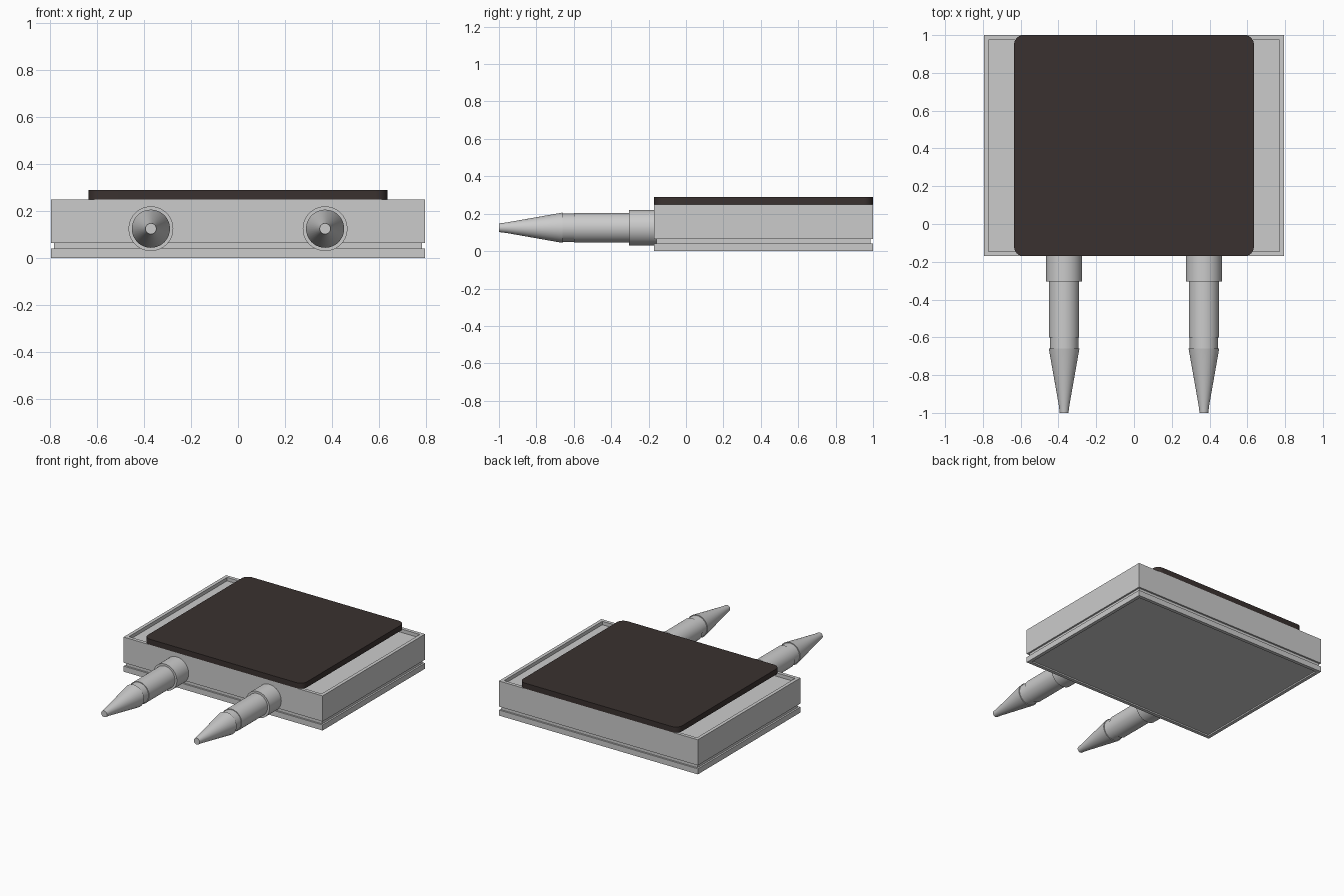
import bpy, bmesh, math

if "Cube" in bpy.data.objects:
    bpy.data.objects.remove(bpy.data.objects["Cube"])

Y0, Y1 = -0.17, 1.0
YC, DEPTH = (Y0 + Y1) / 2, Y1 - Y0


def new_object(name, bm):
    bmesh.ops.recalc_face_normals(bm, faces=bm.faces)
    mesh = bpy.data.meshes.new(name)
    bm.to_mesh(mesh)
    bm.free()
    obj = bpy.data.objects.new(name, mesh)
    bpy.context.collection.objects.link(obj)
    return obj


def slab(name, width, depth, z0, z1, recess=None):
    """Box with an optional recess: (side +1 top / -1 bottom, rim, depth)."""
    bm = bmesh.new()
    bmesh.ops.create_cube(bm, size=1)
    for v in bm.verts:
        v.co = (v.co.x * width, v.co.y * depth + YC, z1 if v.co.z > 0 else z0)
    if recess:
        side, rim, deep = recess
        bm.normal_update()
        face = next(f for f in bm.faces if f.normal.z * side > 0.9)
        bmesh.ops.inset_region(bm, faces=[face], thickness=rim)
        ring = bmesh.ops.extrude_discrete_faces(bm, faces=[face])["faces"][0]
        # close the recess walls by moving the extruded floor inward
        for v in ring.verts:
            v.co.z -= side * deep
    return new_object(name, bm)


def smooth(obj):
    bpy.ops.object.select_all(action='DESELECT')
    obj.select_set(True)
    bpy.context.view_layer.objects.active = obj
    bpy.ops.object.shade_smooth_by_angle(angle=math.radians(30))


def lathe_y(name, x, z, profile, sides=40):
    """Solid of revolution around a line parallel to y; profile is (y, radius)."""
    bm = bmesh.new()
    rings = []
    for y, r in profile:
        rings.append([bm.verts.new((x + r * math.cos(2 * math.pi * i / sides), y,
                                    z + r * math.sin(2 * math.pi * i / sides)))
                      for i in range(sides)])
    for a, b in zip(rings, rings[1:]):
        for i in range(sides):
            j = (i + 1) % sides
            bm.faces.new((a[i], a[j], b[j], b[i]))
    bm.faces.new(rings[0])
    bm.faces.new(rings[-1])
    obj = new_object(name, bm)
    smooth(obj)
    return obj


# Housing, recessed joint and base plate
slab("housing", 1.59, DEPTH, 0.065, 0.25, (1, 0.035, 0.025))
slab("joint_core", 1.565, DEPTH - 0.025, 0.035, 0.07)
slab("base_plate", 1.59, DEPTH, 0.0, 0.04, (-1, 0.035, 0.01))

# Dark rounded top pad, reaching down to the recess floor
bm = bmesh.new()
hw, hd, rad, steps = 0.635, DEPTH / 2, 0.05, 6
outline = []
for k, (sx, sy) in enumerate(((1, 1), (-1, 1), (-1, -1), (1, -1))):
    for i in range(steps + 1):
        a = math.pi / 2 * (k + i / steps)
        outline.append(bm.verts.new((sx * (hw - rad) + rad * math.cos(a),
                                     YC + sy * (hd - rad) + rad * math.sin(a), 0.25)))
bottom = bm.faces.new(outline)
top = bmesh.ops.extrude_face_region(bm, geom=[bottom], use_keep_orig=True)["geom"]
for v in top:
    if isinstance(v, bmesh.types.BMVert):
        v.co.z = 0.29
pad = new_object("top_pad", bm)
smooth(pad)
mat = bpy.data.materials.new("dark_brown")
mat.diffuse_color = (0.042, 0.031, 0.029, 1)
mat.use_nodes = True
mat.node_tree.nodes["Principled BSDF"].inputs["Base Color"].default_value = mat.diffuse_color
pad.data.materials.append(mat)

# Two pointed hose fittings with collars
for side, x in (("left", -0.37), ("right", 0.37)):
    lathe_y(side + "_collar", x, 0.125, [(-0.15, 0.095), (-0.305, 0.095)])
    lathe_y(side + "_nozzle", x, 0.125, [
        (-0.16, 0.08), (-0.6, 0.08), (-0.6, 0.075), (-0.66, 0.075),
        (-0.66, 0.081), (-0.96, 0.028), (-1.0, 0.023)])
